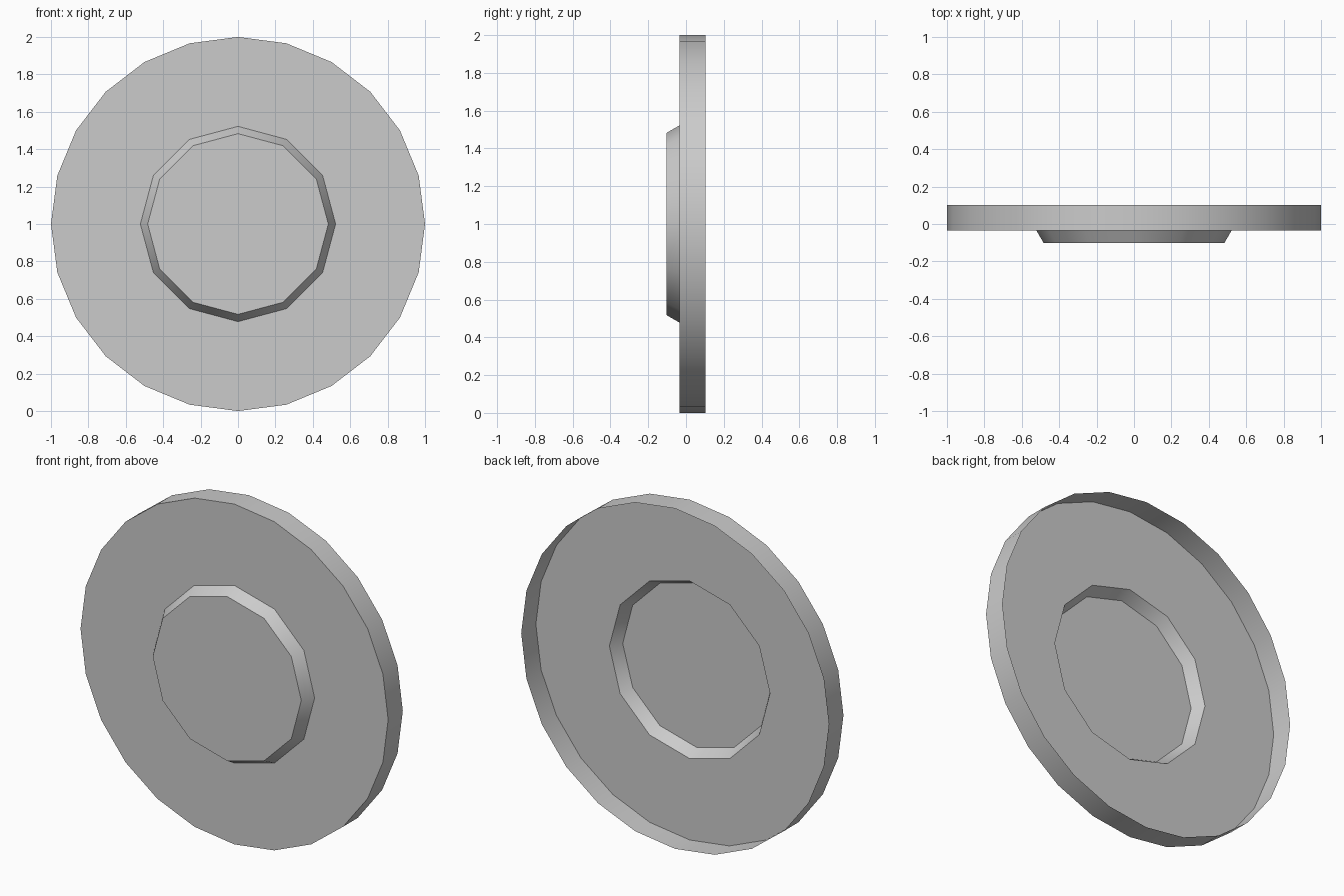
import bpy
import bmesh
import math
from mathutils import Vector

cube = bpy.data.objects.get("Cube")
if cube:
    bpy.data.objects.remove(cube, do_unlink=True)

BACK, FACE, CAP = 0.102, -0.034, -0.102   # depths along y
RIM_R, BASE_R, CAP_R = 1.0, 0.522, 0.483

grey = bpy.data.materials.new("plain_grey")
grey.use_nodes = True
colour = (0.6, 0.6, 0.6, 1)
grey.diffuse_color = colour
grey.node_tree.nodes["Principled BSDF"].inputs["Base Color"].default_value = colour


def ring(bm, radius, y, sides):
    """Closed loop of edges in an upright plane."""
    verts = []
    for i in range(sides):
        a = math.tau * i / sides
        verts.append(bm.verts.new(Vector((radius * math.cos(a), y, 1 + radius * math.sin(a)))))
    edges = [bm.edges.new((verts[i], verts[(i + 1) % sides])) for i in range(sides)]
    return verts, edges


def wall(bm, first, second):
    """Quads between two loops with the same number of sides."""
    n = len(first)
    for i in range(n):
        j = (i + 1) % n
        bm.faces.new((first[i], first[j], second[j], second[i]))


def finish(bm, name):
    mesh = bpy.data.meshes.new(name)
    bm.to_mesh(mesh)
    bm.free()
    mesh.materials.append(grey)
    obj = bpy.data.objects.new(name, mesh)
    bpy.context.collection.objects.link(obj)
    bpy.ops.object.select_all(action='DESELECT')
    obj.select_set(True)
    bpy.context.view_layer.objects.active = obj
    bpy.ops.object.shade_smooth_by_angle(angle=math.radians(31))


# Open-backed dish: outer rim and front face with a central opening
bm = bmesh.new()
back, _ = ring(bm, RIM_R, BACK, 24)
front, _ = ring(bm, RIM_R, FACE, 24)
wall(bm, front, back)
hole, _ = ring(bm, BASE_R, FACE, 12)
for i in range(12):
    a, b, c = (front[(2 * i + k) % 24] for k in range(3))
    p, q = hole[i], hole[(i + 1) % 12]
    bm.faces.new((a, p, b))
    bm.faces.new((b, p, q))
    bm.faces.new((b, q, c))
bmesh.ops.recalc_face_normals(bm, faces=bm.faces)
bm.normal_update()
if sum(f.normal.y for f in bm.faces) > 0:
    bmesh.ops.reverse_faces(bm, faces=bm.faces)
finish(bm, "rim_and_face")

# Raised hub: tapered wall and flat cap, hollow behind
bm = bmesh.new()
base, _ = ring(bm, BASE_R, FACE, 12)
top, _ = ring(bm, CAP_R, CAP, 12)
wall(bm, top, base)
bm.faces.new(top)
bmesh.ops.recalc_face_normals(bm, faces=bm.faces)
bm.normal_update()
if sum(f.normal.y for f in bm.faces) > 0:
    bmesh.ops.reverse_faces(bm, faces=bm.faces)
finish(bm, "hub")
